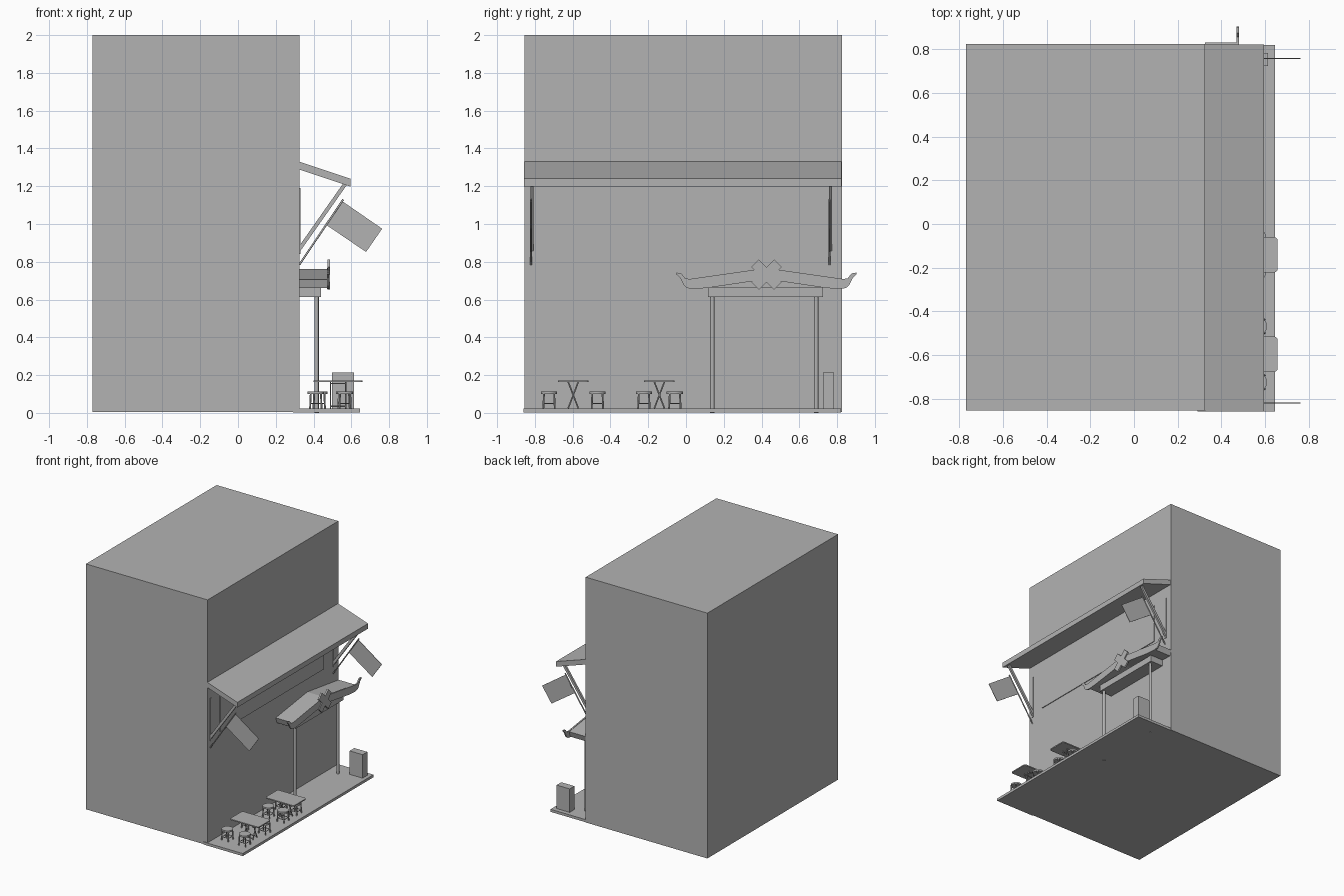
import bpy, bmesh, math
from mathutils import Vector

cube = bpy.data.objects.get("Cube")
if cube:
    bpy.data.objects.remove(cube, do_unlink=True)

grey = bpy.data.materials.new("plain_grey")
grey.use_nodes = True
GREY = (0.45, 0.45, 0.45, 1)
grey.diffuse_color = GREY
grey.node_tree.nodes["Principled BSDF"].inputs["Base Color"].default_value = GREY


def finish(name, bm):
    bmesh.ops.recalc_face_normals(bm, faces=bm.faces)
    mesh = bpy.data.meshes.new(name)
    bm.to_mesh(mesh)
    bm.free()
    mesh.materials.append(grey)
    obj = bpy.data.objects.new(name, mesh)
    bpy.context.collection.objects.link(obj)
    return obj


def box(name, x, y, z, bevel=0):
    """Box from (min, max) pairs, optionally with rounded upright edges."""
    bm = bmesh.new()
    bmesh.ops.create_cube(bm, size=1)
    for v in bm.verts:
        v.co = [r[0] if c < 0 else r[1] for c, r in zip(v.co, (x, y, z))]
    if bevel:
        upright = [e for e in bm.edges if abs(e.verts[0].co.z - e.verts[1].co.z) > 1e-4]
        bmesh.ops.bevel(bm, geom=upright, offset=bevel, segments=3,
                        profile=0.5, affect='EDGES')
    return finish(name, bm)


def prism(name, axis, points, lo, hi):
    """Outline in the plane across an axis ('x' or 'y'), extruded from lo to hi."""
    bm = bmesh.new()
    verts = [bm.verts.new((lo, a, b) if axis == 'x' else (a, lo, b)) for a, b in points]
    face = bm.faces.new(verts)
    moved = bmesh.ops.extrude_face_region(bm, geom=[face])["geom"]
    step = Vector((hi - lo, 0, 0) if axis == 'x' else (0, hi - lo, 0))
    bmesh.ops.translate(bm, vec=step, verts=[v for v in moved if isinstance(v, bmesh.types.BMVert)])
    return finish(name, bm)


def rod(name, start, end, radius, sides=10):
    start, end = Vector(start), Vector(end)
    bm = bmesh.new()
    bmesh.ops.create_cone(bm, cap_ends=True, segments=sides, radius1=radius,
                          radius2=radius, depth=(end - start).length)
    turn = (end - start).to_track_quat('Z', 'Y')
    for v in bm.verts:
        v.co = turn @ v.co + (start + end) / 2
    obj = finish(name, bm)
    if sides > 4:
        bpy.ops.object.select_all(action='DESELECT')
        obj.select_set(True)
        bpy.context.view_layer.objects.active = obj
        bpy.ops.object.shade_smooth_by_angle(angle=math.radians(40))
    return obj


WALL, FLOOR = 0.325, 0.024

# Building, pavement, awning and wall sign
box("building", (-0.77, WALL), (-0.855, 0.825), (0.004, 2))
box("pavement", (0.29, 0.645), (-0.86, 0.82), (0.003, FLOOR))
prism("awning", 'y', [(WALL, 1.33), (0.595, 1.24), (0.595, 1.198), (WALL, 1.288)], -0.858, 0.822)
box("wall_sign", (WALL - 0.005, 0.331), (-0.70, 0.63), (0.87, 1.19))

# Awning brackets with slanted flags
for side, y in (("right", -0.815), ("left", 0.765)):
    prism("awning_brace_" + side, 'y',
          [(WALL, 0.85), (0.575, 1.205), (0.557, 1.215), (WALL, 0.885)], y - 0.008, y + 0.008)
    box("bracket_plate_" + side, (WALL - 0.005, 0.33), (y - 0.008, y + 0.008), (0.84, 1.19))
    rod("flag_pole_" + side, (WALL, y - 0.006, 0.785), (0.557, y - 0.006, 1.13), 0.005)
    prism("flag_" + side, 'y', [(0.55, 1.122), (0.763, 0.975), (0.678, 0.852), (0.463, 0.998)],
          y - 0.008, y - 0.004)

# Entrance gate: posts, beam, roof and front board
CENTRE = 0.426
for side, d in (("right", -1), ("left", 1)):
    y = CENTRE + d * 0.275 - 0.012
    rod("gate_post_" + side, (0.416, y, 0), (0.416, y, 0.62), 0.0115, 12)
box("gate_beam", (WALL, 0.44), (0.117, 0.725), (0.613, 0.665))


def mirrored(half):
    """Close a half outline, running top to bottom, about the gate centre."""
    return [(CENTRE + d, z) for d, z in half] + [
        (CENTRE - d, z) for d, z in reversed(half) if d > 0]


roof = [(0, 0.762), (0.405, 0.706), (0.39, 0.66), (0.31, 0.663), (0, 0.708)]
prism("gate_roof", 'x', mirrored(roof), WALL, 0.472)
board = [(0, 0.767), (0.405, 0.709), (0.43, 0.712), (0.45, 0.738), (0.476, 0.743),
         (0.478, 0.734), (0.457, 0.715), (0.437, 0.675), (0.42, 0.661), (0.385, 0.656),
         (0.31, 0.662), (0, 0.708)]
prism("gate_front_board", 'x', mirrored(board), 0.47, 0.481)

# Cross ornament: one outline walked around four arms
arm, w = 0.113 - 0.028, 0.028
outline = []
for i in range(4):
    a = math.radians(45 + 90 * i)
    for u, v in ((w, -w), (arm, -w), (arm, w)):
        outline.append((CENTRE + u * math.cos(a) - v * math.sin(a),
                        0.732 + u * math.sin(a) + v * math.cos(a)))
prism("gate_cross", 'x', outline, 0.474, 0.488)

# Standing cabinet beside the gate
box("cabinet", (0.498, 0.615), (0.724, 0.784), (FLOOR - 0.002, 0.215))


def stool(name, x, y):
    rod(name + "_seat", (x, y, 0.101), (x, y, 0.114), 0.043, 16)
    for i in range(4):
        a = math.radians(45 + 90 * i)
        c, s = math.cos(a), math.sin(a)
        rod(name + "_leg", (x + 0.043 * c, y + 0.043 * s, FLOOR),
            (x + 0.038 * c, y + 0.038 * s, 0.104), 0.005, 6)
        b = a + math.pi / 2
        rod(name + "_rail", (x + 0.04 * c, y + 0.04 * s, 0.05),
            (x + 0.04 * math.cos(b), y + 0.04 * math.sin(b), 0.05), 0.003, 6)


# Folding tables, each with four stools
for n, y in enumerate((-0.597, -0.141)):
    name = "table_%d" % (n + 1)
    box(name + "_top", (0.40, 0.658), (y - 0.081, y + 0.081), (0.163, 0.172), 0.015)
    for x in (0.49, 0.57):
        for d in (-1, 1):
            rod(name + "_leg", (x, y - d * 0.027, FLOOR), (x, y + d * 0.027, 0.165), 0.004, 6)
    for z in (0.035, 0.155):
        for d in (-1, 1):
            rod(name + "_crossbar", (0.49, y + d * 0.024, z), (0.57, y + d * 0.024, z), 0.003, 6)
    for d in (-1, 1):
        offset = 0.13 if n == 0 else 0.08
        for x in (0.412 + 0.018 * n, 0.567 - 0.006 * n):
            stool("stool", x, y + d * (0.128 if n == 0 else 0.082))
